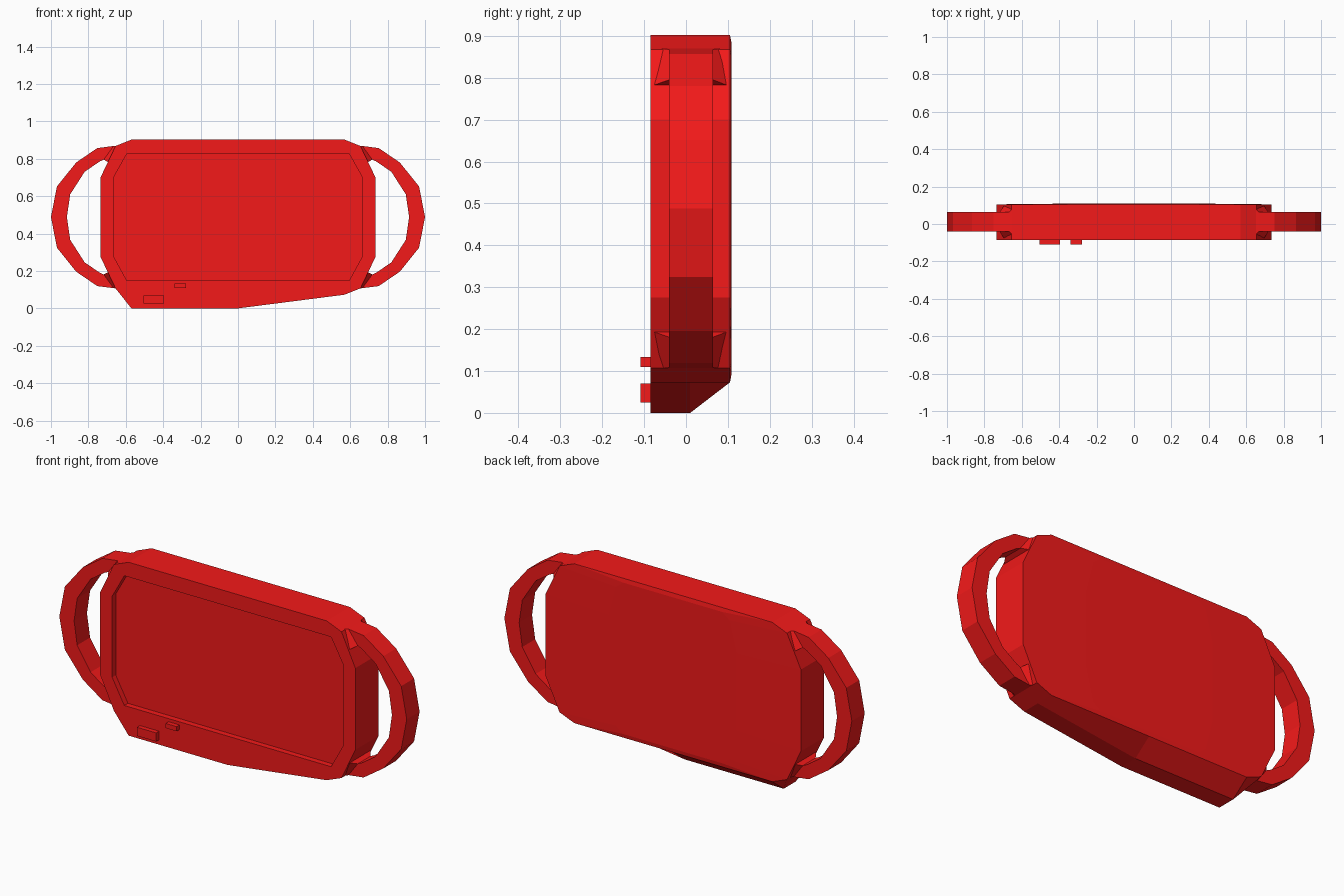
import bpy, bmesh

if "Cube" in bpy.data.objects:
    bpy.data.objects.remove(bpy.data.objects["Cube"])

red = bpy.data.materials.new("red_plastic")
red.diffuse_color = (0.9, 0.01, 0.01, 1)
red.use_nodes = True
red.node_tree.nodes["Principled BSDF"].inputs["Base Color"].default_value = red.diffuse_color


def finish(name, bm):
    bmesh.ops.recalc_face_normals(bm, faces=bm.faces)
    mesh = bpy.data.meshes.new(name)
    bm.to_mesh(mesh)
    bm.free()
    mesh.materials.append(red)
    obj = bpy.data.objects.new(name, mesh)
    bpy.context.collection.objects.link(obj)
    return obj


def loft(name, rings):
    """Skin closed rings of equal length and cap both ends."""
    bm = bmesh.new()
    loops = [[bm.verts.new(p) for p in r] for r in rings]
    n = len(loops[0])
    for a, b in zip(loops, loops[1:]):
        for i in range(n):
            j = (i + 1) % n
            bm.faces.new((a[i], a[j], b[j], b[i]))
    bm.faces.new(loops[0])
    bm.faces.new(loops[-1])
    return finish(name, bm)


def at_y(outline, y):
    return [(x, y, z) for x, z in outline]


# Casing: front outline has a lopsided chin that slopes away to the back
def casing_outline(chin):
    return [(0.57, 0.902), (0.655, 0.868), (0.735, 0.70), (0.735, 0.275),
            (0.655, 0.107), (0.57, 0.073)] + chin + [
            (-0.655, 0.107), (-0.735, 0.275), (-0.735, 0.70),
            (-0.655, 0.868), (-0.57, 0.902)]


front = casing_outline([(0, 0), (-0.57, 0)])
back = casing_outline([(0, 0.073), (-0.57, 0.073)])
crown = [(x * 0.5, 0.488 + (z - 0.488) * 0.95) for x, z in back]
casing = loft("casing", [at_y(front, -0.085), at_y(front, 0.01),
                         at_y(back, 0.105), at_y(crown, 0.109)])

# Screen recess cut into the front
screen = [(0.595, 0.825), (0.665, 0.70), (0.665, 0.278), (0.595, 0.15)]
screen += [(-x, z) for x, z in reversed(screen)]
cutter = loft("screen_cutter", [at_y(screen, -0.2), at_y(screen, -0.055)])
cutter.hide_render = True
cut = casing.modifiers.new("screen_recess", 'BOOLEAN')
cut.operation = 'DIFFERENCE'
cut.solver = 'EXACT'
cut.object = cutter
bpy.context.view_layer.objects.active = casing
bpy.ops.object.modifier_apply(modifier=cut.name)
bpy.data.objects.remove(cutter)

# Handles: (outer x, outer z, inner x, inner z) from the top root to the middle
MID = 0.488
stations = [(0.63, 0.872, 0.69, 0.78), (0.665, 0.868, 0.718, 0.795),
            (0.752, 0.857, 0.74, 0.785), (0.865, 0.78, 0.82, 0.73),
            (0.968, 0.652, 0.897, 0.61), (1.0, MID, 0.915, MID)]
stations += [(a, 2 * MID - b, c, 2 * MID - d)
             for a, b, c, d in reversed(stations[:-1])]
for name, side in (("right_handle", 1), ("left_handle", -1)):
    rings = []
    for i, (ox, oz, ix, iz) in enumerate(stations):
        # Roots flare to the full casing depth
        y0, y1 = (-0.084, 0.104) if i in (0, len(stations) - 1) else (-0.041, 0.065)
        rings.append([(side * ox, y0, oz), (side * ox, y1, oz),
                      (side * ix, y1, iz), (side * ix, y0, iz)])
    loft(name, rings)

# Buttons on the chin
for name, x0, x1, z0, z1 in (("large_button", -0.505, -0.395, 0.025, 0.07),
                             ("small_button", -0.34, -0.277, 0.11, 0.134)):
    rect = [(x0, z0), (x1, z0), (x1, z1), (x0, z1)]
    loft(name, [at_y(rect, -0.109), at_y(rect, -0.08)])
